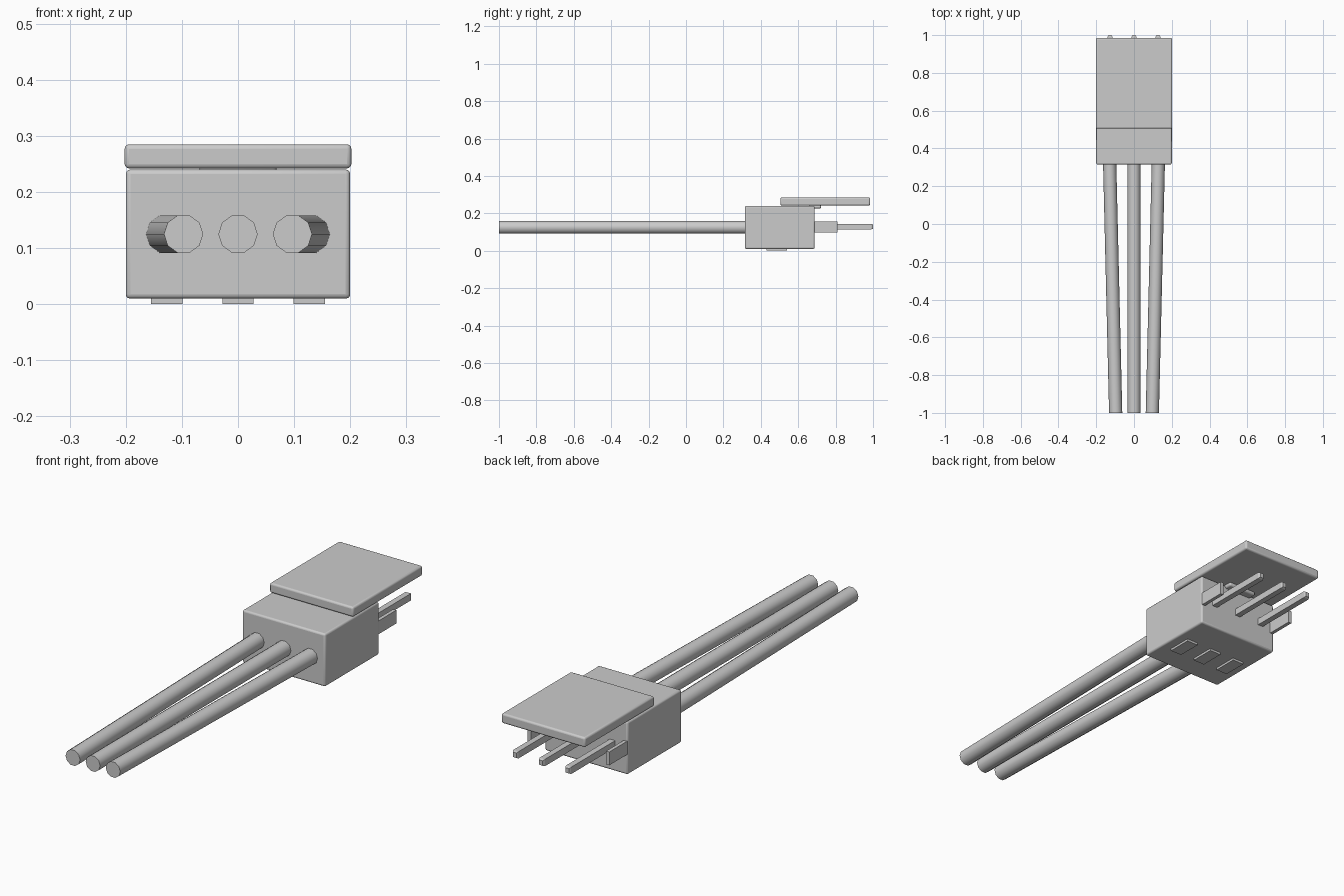
import bpy, bmesh, math
from mathutils import Vector

cube = bpy.data.objects.get("Cube")
if cube:
    bpy.data.objects.remove(cube, do_unlink=True)

grey = bpy.data.materials.new("light_grey")
grey.use_nodes = True
colour = (0.6, 0.6, 0.6, 1)
grey.diffuse_color = colour
grey.node_tree.nodes["Principled BSDF"].inputs["Base Color"].default_value = colour


def finish(name, bm):
    mesh = bpy.data.meshes.new(name)
    bm.to_mesh(mesh)
    bm.free()
    mesh.materials.append(grey)
    obj = bpy.data.objects.new(name, mesh)
    bpy.context.collection.objects.link(obj)
    return obj


def smooth(obj, angle):
    bpy.ops.object.select_all(action="DESELECT")
    obj.select_set(True)
    bpy.context.view_layer.objects.active = obj
    bpy.ops.object.shade_smooth_by_angle(angle=math.radians(angle))


def box(name, low, high, bevel=0, segments=3, tip=0):
    """Box between two corners; tip narrows its rear end."""
    low, high = Vector(low), Vector(high)
    mid, size = (low + high) / 2, high - low
    bm = bmesh.new()
    bmesh.ops.create_cube(bm, size=1)
    for v in bm.verts:
        v.co = Vector(a * b for a, b in zip(v.co, size)) + mid
    if tip:
        rear = [f for f in bm.faces if f.normal.y > 0.9]
        bmesh.ops.inset_region(bm, faces=rear, thickness=tip)
        for v in bm.verts:
            if v.co.y > mid.y and abs(v.co.x - mid.x) > size.x / 2 - tip / 2:
                v.co.y -= tip * 1.5
    obj = finish(name, bm)
    if bevel:
        mod = obj.modifiers.new("rounded_edges", "BEVEL")
        mod.width, mod.segments = bevel, segments
        smooth(obj, 40)
    return obj


def wire(name, start, end, radius):
    """Ten sided straight wire with level rings at both ends."""
    bm = bmesh.new()
    rings = []
    for p in (start, end):
        rings.append([bm.verts.new((p[0] + radius * math.cos(i * math.tau / 10), p[1],
                                    p[2] + radius * math.sin(i * math.tau / 10)))
                      for i in range(10)])
    for i in range(10):
        j = (i + 1) % 10
        bm.faces.new((rings[0][i], rings[0][j], rings[1][j], rings[1][i]))
    bm.faces.new(rings[0])
    bm.faces.new(rings[1])
    bmesh.ops.recalc_face_normals(bm, faces=bm.faces)
    smooth(finish(name, bm), 40)


# Housing and raised cover
box("housing", (-0.2, 0.315, 0.01), (0.2, 0.688, 0.24), 0.008)
box("cover_plate", (-0.202, 0.505, 0.242), (0.202, 0.985, 0.285), 0.008)
box("cover_lug", (-0.07, 0.66, 0.226), (0.07, 0.722, 0.245), 0.008)

# Wires, pins and underside contacts
for side, label in ((-1, "right"), (0, "middle"), (1, "left")):
    wire(label + "_wire", (side * 0.097, -1, 0.125), (side * 0.129, 0.33, 0.125), 0.035)
    x = side * 0.127
    box(label + "_pin", (x - 0.013, 0.66, 0.114), (x + 0.013, 1, 0.144), tip=0.006)
    box(label + "_contact", (x - 0.028, 0.43, 0), (x + 0.028, 0.54, 0.02))

# Guides beside the pins
for side, label in ((-1, "right"), (1, "left")):
    x = side * 0.189
    box(label + "_guide", (x - 0.008, 0.66, 0.098), (x + 0.008, 0.81, 0.156))
